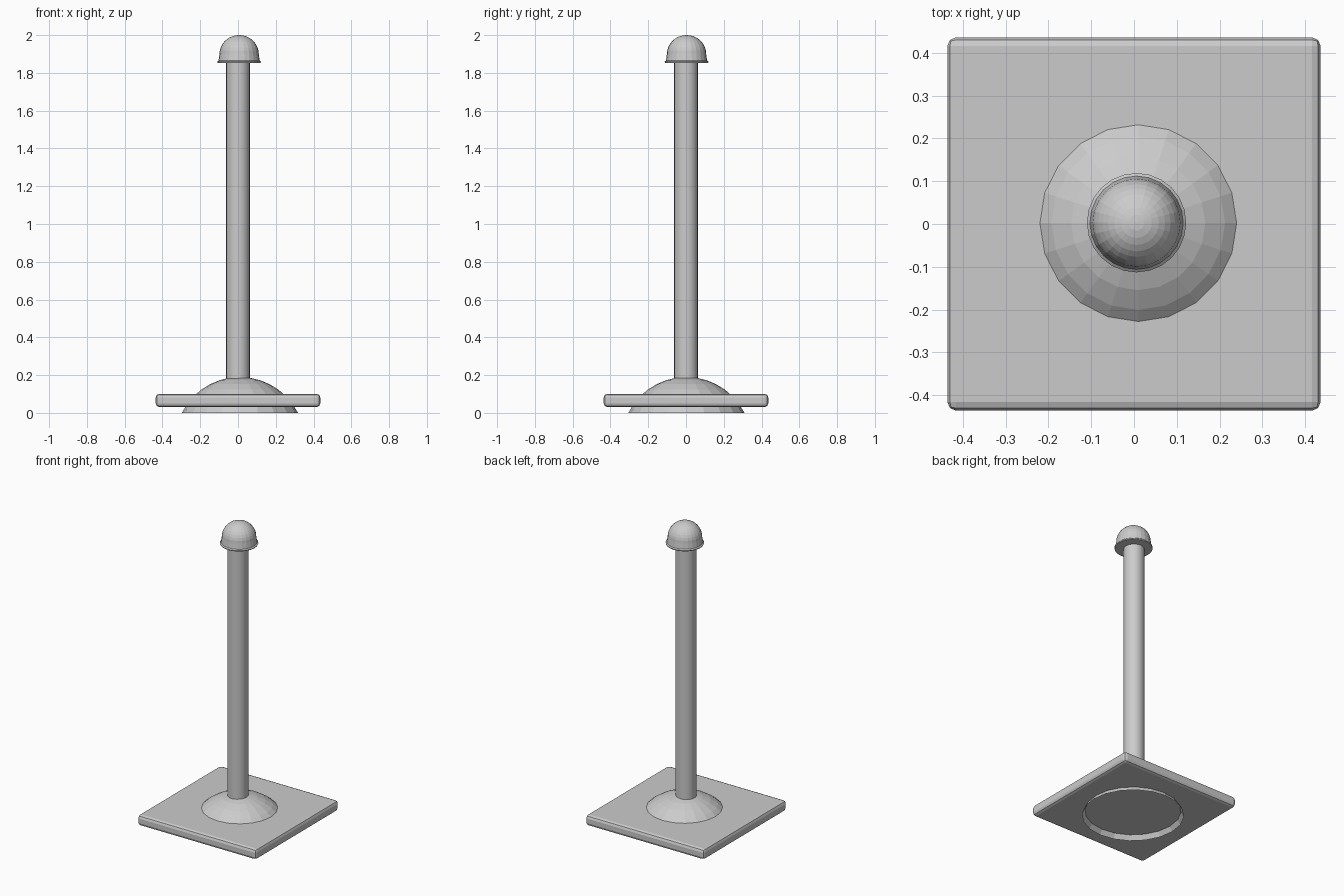
import bpy, bmesh, math

if "Cube" in bpy.data.objects:
    bpy.data.objects.remove(bpy.data.objects["Cube"])


def lathe(name, profile, sides, cx=0.0, cy=0.0, smooth=None):
    """Spin a list of (radius, z) points around a vertical axis."""
    bm = bmesh.new()
    rings = []
    for r, z in profile:
        if r < 1e-6:
            rings.append([bm.verts.new((cx, cy, z))])
        else:
            rings.append([bm.verts.new((cx + r * math.cos(2 * math.pi * i / sides),
                                        cy + r * math.sin(2 * math.pi * i / sides), z))
                          for i in range(sides)])
    for a, b in zip(rings, rings[1:]):
        for i in range(sides):
            j = (i + 1) % sides
            quad = [a[i % len(a)], a[j % len(a)], b[j % len(b)], b[i % len(b)]]
            bm.faces.new(list(dict.fromkeys(quad)))
    mesh = bpy.data.meshes.new(name)
    bm.to_mesh(mesh)
    bm.free()
    obj = bpy.data.objects.new(name, mesh)
    bpy.context.collection.objects.link(obj)
    if smooth:
        bpy.ops.object.select_all(action='DESELECT')
        obj.select_set(True)
        bpy.context.view_layer.objects.active = obj
        bpy.ops.object.shade_smooth_by_angle(angle=math.radians(smooth))
    return obj


# Square base plate with softened edges
bpy.ops.mesh.primitive_cube_add(size=1, location=(0, 0, 0.066))
plate = bpy.context.object
plate.name = "base_plate"
plate.scale = (0.872, 0.872, 0.07)
bpy.ops.object.transform_apply(location=False, rotation=False, scale=True)
bevel = plate.modifiers.new("soft_edges", 'BEVEL')
bevel.width = 0.02
bevel.segments = 2

# Faceted dome: spherical cap, open underneath, passing through the plate
R = 0.345
dome = [(R * math.sin(math.radians(a)), 0.19 - R + R * math.cos(math.radians(a)))
        for a in range(63, -1, -9)]
dome[0] = (dome[0][0], 0.0)
lathe("base_dome", dome, 20, 0.01, 0.002)

# Upright pole
lathe("pole", [(0, 0.10), (0.0625, 0.10), (0.0625, 1.87), (0, 1.87)], 24, smooth=30)

# Rounded cap with a slightly flared skirt and thin lip
cap = [(0, 1.853), (0.114, 1.853), (0.116, 1.859), (0.109, 1.865)]
cap += [(0.104 * math.cos(math.radians(a)), 1.9 + 0.1 * math.sin(math.radians(a)))
        for a in range(0, 90, 10)] + [(0, 2.0)]
lathe("pole_cap", cap, 24, 0.006, 0.003)
